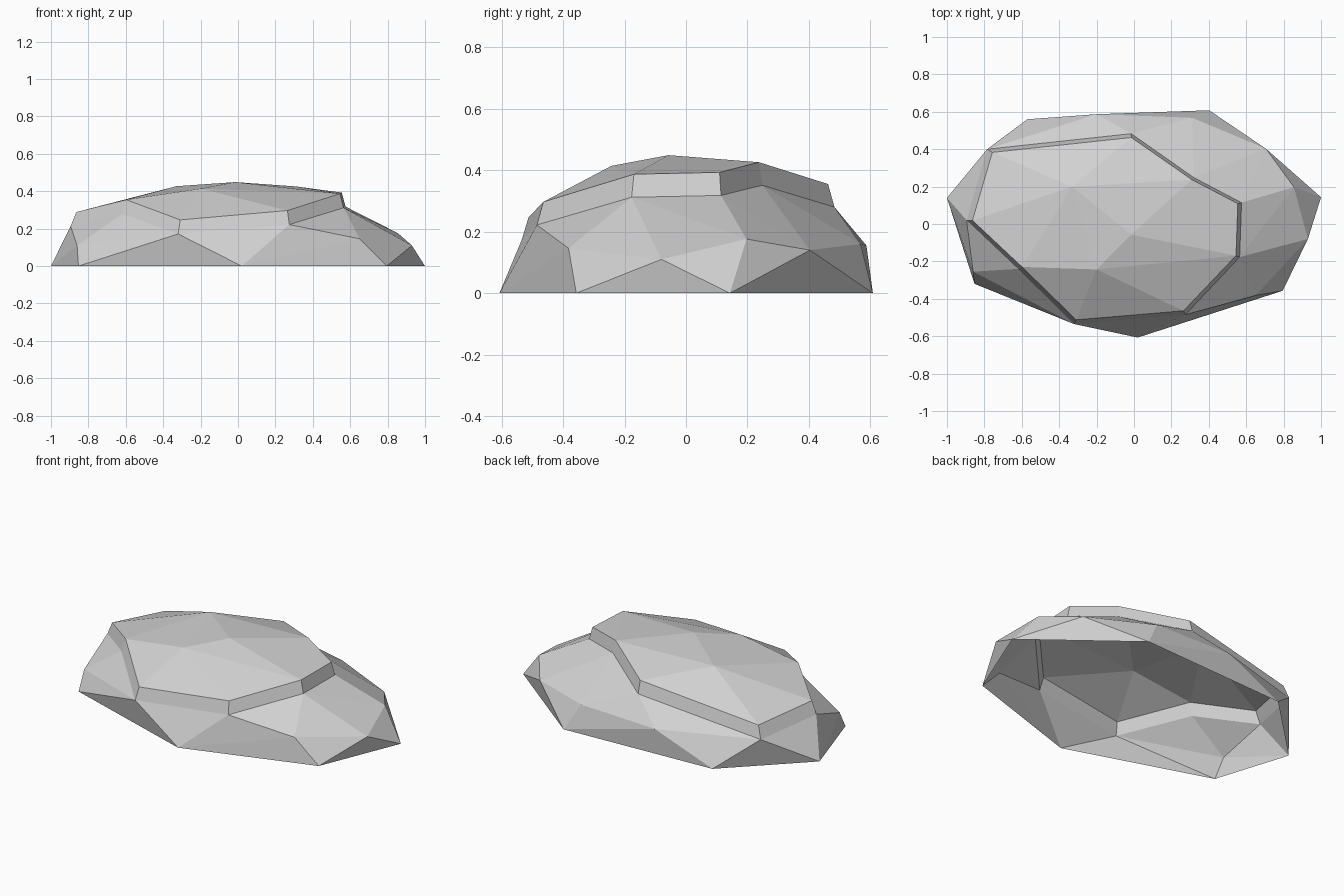
import bpy, bmesh
from mathutils import Vector

if "Cube" in bpy.data.objects:
    bpy.data.objects.remove(bpy.data.objects["Cube"])

# Key points of the stone: ground outline, mid bulges, ledge line, crown
ground = [(1, .143), (.795, -.357), (.02, -.607), (-.853, -.32),
          (-1, .14), (-.57, .56), (.402, .608)]
bulges = [(.93, -.08, .11), (.65, -.382, .146), (-.86, -.255, .11),
          (-.2, .587, .155), (.31, .568, .16), (.705, .403, .14), (.855, .197, .176)]
ledge = [(-.785, .40, .175), (-.015, .483, .28), (.32, .248, .351),
         (.575, .114, .318), (.565, -.177, .312), (.274, -.485, .222),
         (-.32, -.535, .172), (-.62, -.24, .28), (-.895, .02, .214)]
crown = [(-.015, -.057, .449), (-.33, .2, .427), (-.2, -.243, .414)]
rim = [(x * .965, y * .957, z + .075) for x, y, z in ledge]

stone_grey = bpy.data.materials.new("stone grey")
stone_grey.diffuse_color = (.64, .64, .64, 1)
stone_grey.use_nodes = True
stone_grey.node_tree.nodes["Principled BSDF"].inputs["Base Color"].default_value = stone_grey.diffuse_color


def hull(points, unwanted):
    """Convex facets through the points, without the unwanted faces."""
    bm = bmesh.new()
    for p in points:
        bm.verts.new(p)
    middle = sum((Vector(p) for p in points), Vector()) / len(points)
    bmesh.ops.convex_hull(bm, input=bm.verts[:])
    bm.normal_update()
    for f in bm.faces:
        if f.normal.dot(f.calc_center_median() - middle) < 0:
            f.normal_flip()
    bm.normal_update()
    bmesh.ops.delete(bm, geom=[f for f in bm.faces if unwanted(f)], context='FACES')
    tris = [[v.co.copy() for v in f.verts] for f in bm.faces]
    bm.free()
    return tris


def on_ledge(v):
    return any((v.co - Vector(p)).length < 1e-4 for p in ledge)


# Lower skirt: open underneath and open inside the ledge line
skirt = hull([(x, y, 0) for x, y in ground] + bulges + ledge,
             lambda f: all(v.co.z < .001 for v in f.verts) or all(map(on_ledge, f.verts)))
# Upper cap: only the faces that look up
cap = hull(rim + crown, lambda f: f.normal.z < .5)
# Riser of the ledge
n = len(ledge)
riser = [[ledge[i], rim[i], rim[(i + 1) % n], ledge[(i + 1) % n]] for i in range(n)]

# Join everything into one flat-shaded stone
bm = bmesh.new()
for corners in skirt + riser + cap:
    f = bm.faces.new([bm.verts.new(c) for c in corners])
    f.normal_update()
    if f.normal.dot(f.calc_center_median()) < 0:
        f.normal_flip()
bmesh.ops.remove_doubles(bm, verts=bm.verts[:], dist=.0005)
mesh = bpy.data.meshes.new("stone")
bm.to_mesh(mesh)
bm.free()
mesh.materials.append(stone_grey)
bpy.context.collection.objects.link(bpy.data.objects.new("stone", mesh))
